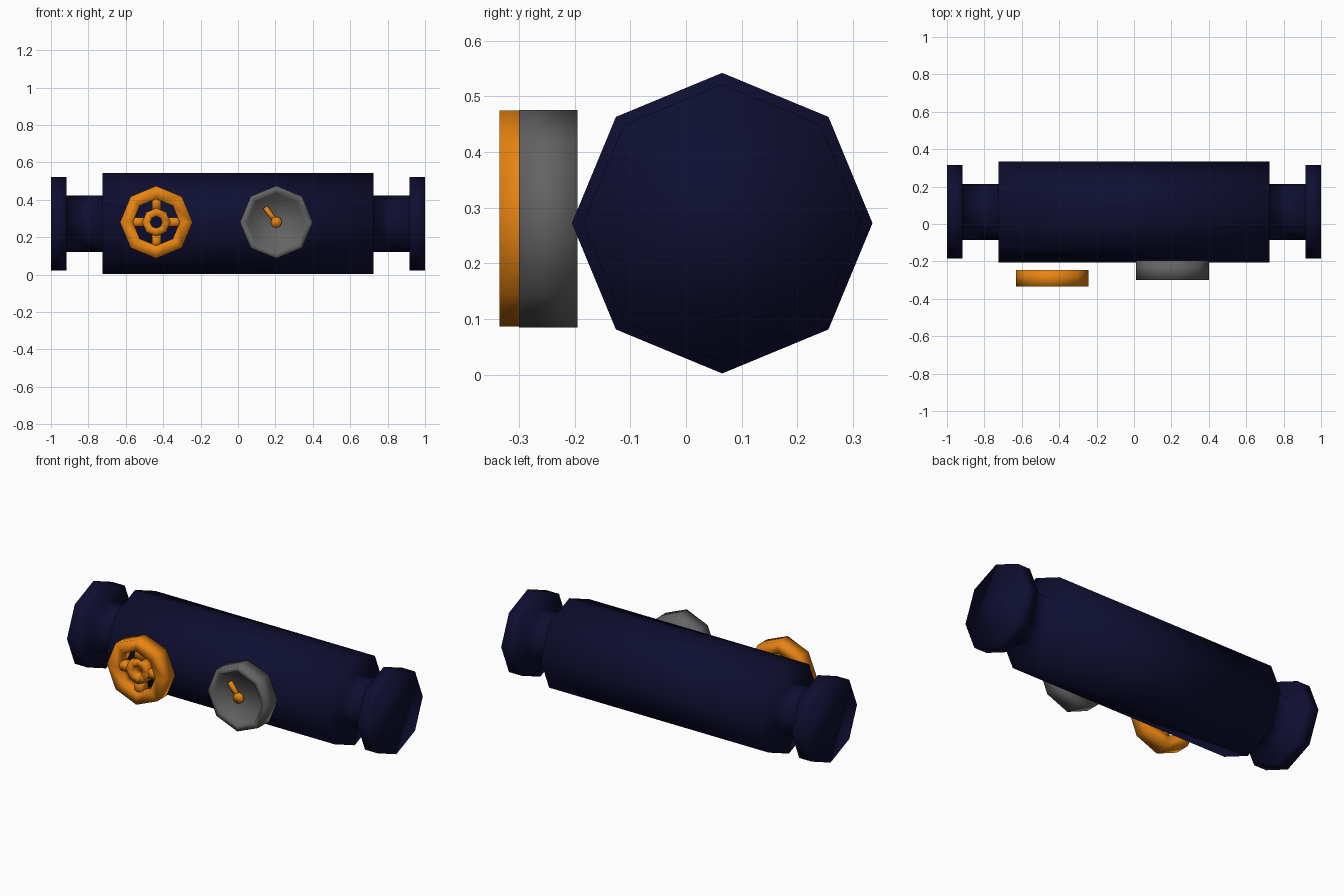
import bpy, bmesh, math
from mathutils import Vector, Matrix

if "Cube" in bpy.data.objects:
    bpy.data.objects.remove(bpy.data.objects["Cube"])


def material(name, rgb):
    m = bpy.data.materials.new(name)
    m.diffuse_color = (*rgb, 1)
    m.use_nodes = True
    m.node_tree.nodes["Principled BSDF"].inputs["Base Color"].default_value = m.diffuse_color
    return m


NAVY = material("navy", (0.0045, 0.0045, 0.032))
ORANGE = material("orange", (0.8, 0.23, 0.006))
GREY = material("grey", (0.125, 0.125, 0.125))


def finish(bm, name, mat):
    bmesh.ops.recalc_face_normals(bm, faces=bm.faces)
    me = bpy.data.meshes.new(name)
    bm.to_mesh(me)
    bm.free()
    me.materials.append(mat)
    for p in me.polygons:
        p.use_smooth = True
    ob = bpy.data.objects.new(name, me)
    bpy.context.collection.objects.link(ob)
    return ob


def lathe(name, profile, axis, centre, mat, ring=False, n=8):
    """Turn (offset, radius) points about the x or y axis; ring closes the profile."""
    bm = bmesh.new()
    loops = []
    for a, r in profile:
        loop = []
        for i in range(n):
            t = 2 * math.pi * i / n
            c, s = r * math.cos(t), r * math.sin(t)
            p = Vector((a, c, s)) if axis == "x" else Vector((c, a, s))
            loop.append(bm.verts.new(p + Vector(centre)))
        loops.append(loop)
    pairs = list(zip(loops, loops[1:]))
    if ring:
        pairs.append((loops[-1], loops[0]))
    else:
        bm.faces.new(loops[0])
        bm.faces.new(loops[-1])
    for A, B in pairs:
        for i in range(n):
            j = (i + 1) % n
            bm.faces.new((A[i], A[j], B[j], B[i]))
    return finish(bm, name, mat)


# pipe body with necks and end flanges
half = [(0.725, 0.27), (0.725, 0.15), (0.917, 0.15), (0.917, 0.25), (1.0, 0.25)]
lathe("pipe_body", [(-a, r) for a, r in reversed(half)] + half, "x",
      (0, 0.065, 0.272), NAVY)

# hand wheel: rim, hub and four spokes
W = (-0.437, 0, 0.28)
lathe("wheel_rim", [(-0.335, 0.194), (-0.335, 0.125), (-0.245, 0.125), (-0.245, 0.194)],
      "y", W, ORANGE, ring=True)
lathe("wheel_hub", [(-0.325, 0.075), (-0.325, 0.032), (-0.255, 0.032), (-0.255, 0.075)],
      "y", W, ORANGE, ring=True)
bm = bmesh.new()
for k in range(4):
    spoke = bmesh.ops.create_cube(bm, size=1)["verts"]
    bmesh.ops.scale(bm, verts=spoke, vec=(0.085, 0.06, 0.048))
    bmesh.ops.translate(bm, verts=spoke, vec=(0.1, -0.29, 0))
    bmesh.ops.rotate(bm, verts=spoke, matrix=Matrix.Rotation(k * math.pi / 2, 3, "Y"))
    bmesh.ops.translate(bm, verts=spoke, vec=W)
finish(bm, "wheel_spokes", ORANGE)

# gauge with sunken dial
G = (0.205, 0, 0.28)
lathe("gauge", [(-0.195, 0.195), (-0.3, 0.195), (-0.3, 0.163), (-0.278, 0.155)],
      "y", G, GREY)

# gauge needle and pivot
lathe("needle_pivot", [(-0.27, 0.03), (-0.298, 0.03)], "y", G, ORANGE)
bm = bmesh.new()
needle = bmesh.ops.create_cube(bm, size=1)["verts"]
bmesh.ops.scale(bm, verts=needle, vec=(0.1, 0.02, 0.026))
bmesh.ops.translate(bm, verts=needle, vec=(0.05, -0.284, 0))
bmesh.ops.rotate(bm, verts=needle,
                 matrix=Matrix.Rotation(-math.atan2(0.08, -0.06), 3, "Y"))
bmesh.ops.translate(bm, verts=needle, vec=G)
finish(bm, "needle", ORANGE)
